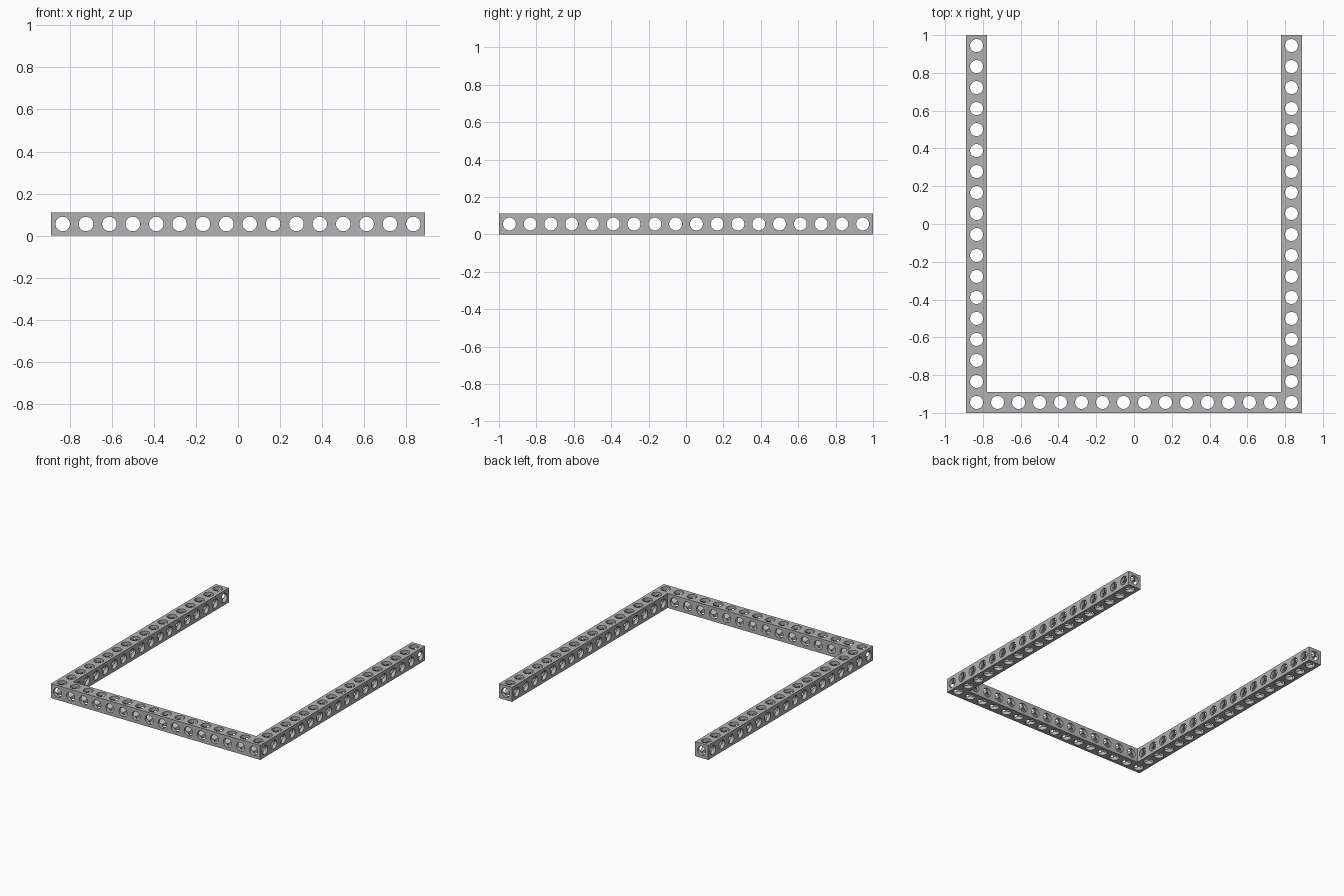
import bpy, bmesh, math
from mathutils import Vector

cube = bpy.data.objects.get("Cube")
if cube:
    bpy.data.objects.remove(cube, do_unlink=True)

# Frame is a grid of equal cells, each drilled along all three axes
COLS, ROWS = 16, 18
CELL = 2 / ROWS
HALF = CELL / 2
BORE = 0.0345
SEGMENTS = 32

grey = bpy.data.materials.new("grey metal")
grey.use_nodes = True
color = (0.45, 0.45, 0.45, 1)
grey.diffuse_color = color
grey.node_tree.nodes["Principled BSDF"].inputs["Base Color"].default_value = color

bar_cells = [(i, 0) for i in range(COLS)]
left_cells = [(COLS - 1, j) for j in range(1, ROWS)]
right_cells = [(0, j) for j in range(1, ROWS)]
occupied = set(bar_cells + left_cells + right_cells)


def drilled_side(bm, center, axis, sign, with_plate):
    """One bore from a cell side to the crossing bores, plus its flat plate."""
    n = Vector((0, 0, 0))
    n[axis] = sign
    u = Vector((0, 0, 0))
    u[(axis + 1) % 3] = 1
    v = n.cross(u)
    inner, rim, border = [], [], []
    for k in range(SEGMENTS):
        a = math.tau * k / SEGMENTS
        d = u * math.cos(a) + v * math.sin(a)
        m = max(abs(math.cos(a)), abs(math.sin(a)))
        inner.append(bm.verts.new(center + d * BORE + n * BORE * m))
        rim.append(bm.verts.new(center + d * BORE + n * HALF))
        if with_plate:
            border.append(bm.verts.new(center + d * HALF / m + n * HALF))
    for k in range(SEGMENTS):
        q = (k + 1) % SEGMENTS
        bm.faces.new((inner[k], rim[k], rim[q], inner[q]))
        if with_plate:
            bm.faces.new((rim[k], border[k], border[q], rim[q]))


def beam(name, cells):
    bm = bmesh.new()
    for i, j in cells:
        center = Vector(((i + 0.5 - COLS / 2) * CELL,
                         (j + 0.5 - ROWS / 2) * CELL, HALF))
        for axis in range(3):
            for sign in (-1, 1):
                step = [0, 0, 0]
                step[axis] = sign
                neighbour = (i + step[0], j + step[1])
                exposed = axis == 2 or neighbour not in occupied
                drilled_side(bm, center, axis, sign, exposed)
    bmesh.ops.remove_doubles(bm, verts=bm.verts, dist=1e-5)
    mesh = bpy.data.meshes.new(name)
    bm.to_mesh(mesh)
    bm.free()
    mesh.materials.append(grey)
    obj = bpy.data.objects.new(name, mesh)
    bpy.context.collection.objects.link(obj)
    bpy.ops.object.select_all(action='DESELECT')
    obj.select_set(True)
    bpy.context.view_layer.objects.active = obj
    bpy.ops.object.shade_smooth_by_angle(angle=math.radians(30))


beam("front_bar", bar_cells)
beam("left_arm", left_cells)
beam("right_arm", right_cells)
